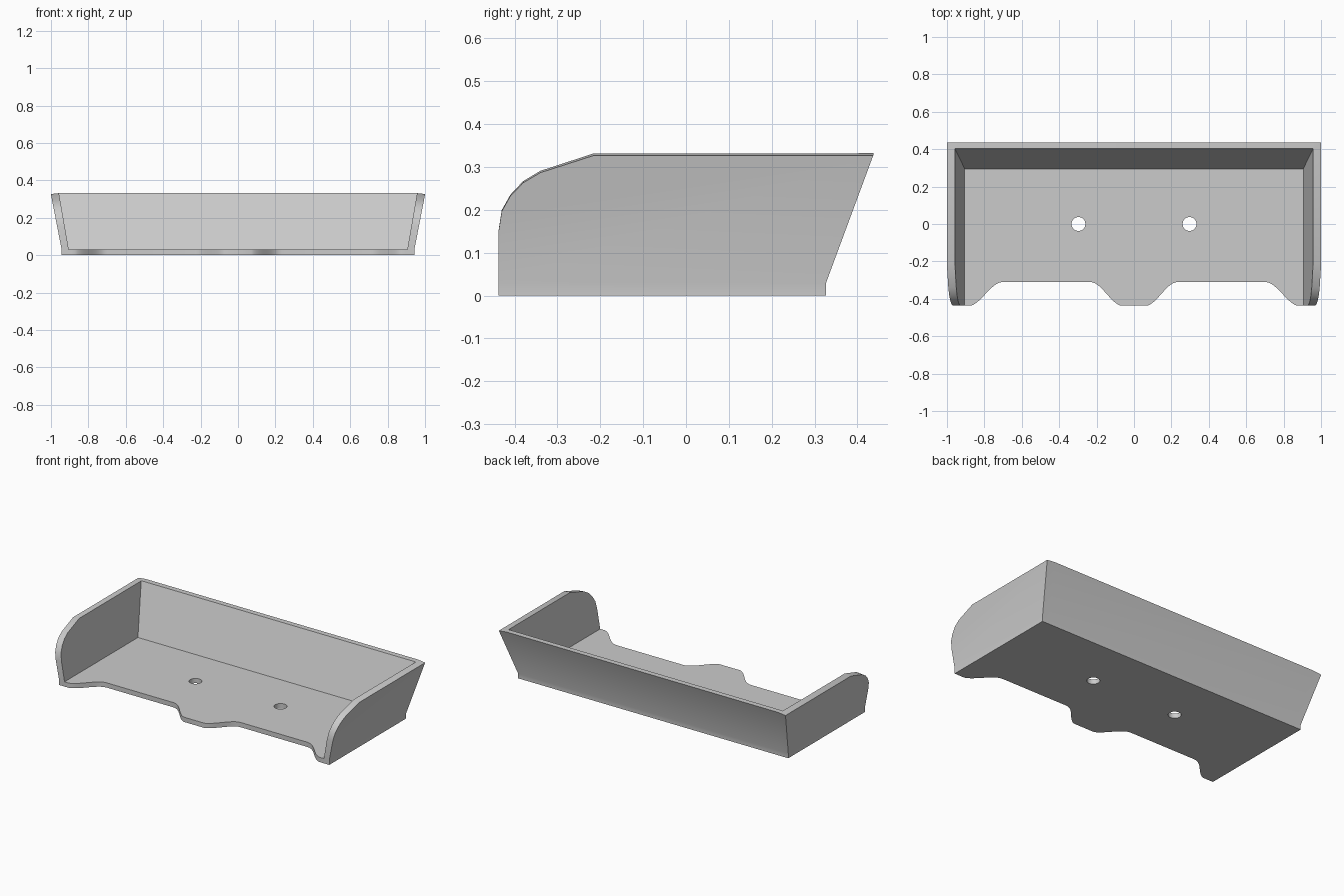
import bpy
import bmesh
import math

if "Cube" in bpy.data.objects:
    bpy.data.objects.remove(bpy.data.objects["Cube"], do_unlink=True)

FLOOR = 0.03   # floor thickness
TOP = 0.333    # rim height
FRONT = -0.437

grey = bpy.data.materials.new("light grey")
grey.use_nodes = True
grey.diffuse_color = (0.6, 0.6, 0.6, 1)
grey.node_tree.nodes["Principled BSDF"].inputs["Base Color"].default_value = grey.diffuse_color


def make_object(name, bm):
    bmesh.ops.recalc_face_normals(bm, faces=bm.faces)
    mesh = bpy.data.meshes.new(name)
    bm.to_mesh(mesh)
    bm.free()
    mesh.materials.append(grey)
    obj = bpy.data.objects.new(name, mesh)
    bpy.context.collection.objects.link(obj)
    return obj


def loft(name, rings, caps):
    """Join equal rings of points; caps lists the index groups closing each end."""
    bm = bmesh.new()
    loops = [[bm.verts.new(p) for p in ring] for ring in rings]
    n = len(loops[0])
    for a, b in zip(loops, loops[1:]):
        for i in range(n):
            j = (i + 1) % n
            bm.faces.new((a[i], a[j], b[j], b[i]))
    for end in (loops[0], loops[-1]):
        for cap in caps:
            bm.faces.new([end[i] for i in cap])
    return make_object(name, bm)


def outer_x(z):
    return 0.943 + 0.19 * max(0, z - FLOOR)


def inner_x(z):
    return 0.905 + 0.174 * (z - FLOOR)


# Tray body: side profile spread across the width, with leaning ends and a tilted rim
profile = [(FRONT, 0), (FRONT, FLOOR), (FRONT, 0.155), (-0.43, 0.20), (-0.41, 0.236),
           (-0.38, 0.268), (-0.34, 0.292), (-0.215, TOP), (0.437, TOP),
           (0.327, FLOOR), (0.327, 0)]
n = len(profile)


def end_ring(side):
    ring = []
    for y, z in profile:
        drop = 0.006 * max(0, z - FLOOR) / (TOP - FLOOR)
        ring.append((side * outer_x(z), y, z - drop))
    return ring


def middle_ring(side):
    return [(side * (inner_x(z) - 0.01), y, z) for y, z in profile]


tray = loft("tray", [end_ring(-1), middle_ring(-1), middle_ring(1), end_ring(1)],
            [[0, 1, n - 2, n - 1], list(range(1, n - 1))])

# Cavity: open at the front and top
back_slope = 0.108 / (TOP - FLOOR)
high = 0.5
hollow = [(-0.6, FLOOR), (-0.6, high), (0.295 + back_slope * (high - FLOOR), high), (0.295, FLOOR)]
cutters = [loft("cavity_cutter",
                [[(s * inner_x(z), y, z) for y, z in hollow] for s in (-1, 1)],
                [range(4)])]


# Scooped front edge: one soft S curve at each end of each scoop
def s_curve(x0, x1, y0, y1, steps=12):
    pts = []
    for i in range(steps + 1):
        t = i / steps
        pts.append((x0 + (x1 - x0) * t, y0 + (y1 - y0) * (1 - math.cos(math.pi * t)) / 2))
    return pts


scoop = ([(0.055, -0.6)] + s_curve(0.055, 0.235, -0.44, -0.31)
         + s_curve(0.70, 0.89, -0.31, -0.44) + [(0.89, -0.6)])
for s, side in ((-1, "right"), (1, "left")):
    cutters.append(loft(side + "_scoop_cutter",
                        [[(s * x, y, z) for x, y in scoop] for z in (-0.1, 0.1)],
                        [range(len(scoop))]))
    # Screw hole
    circle = [(s * 0.297 + 0.037 * math.cos(a), 0.037 * math.sin(a))
              for a in (math.tau * i / 32 for i in range(32))]
    cutters.append(loft(side + "_hole_cutter",
                        [[(x, y, z) for x, y in circle] for z in (-0.1, 0.1)],
                        [range(32)]))

# Carve the tray, then discard the cutters
bpy.context.view_layer.objects.active = tray
for cutter in cutters:
    cutter.hide_render = True
    mod = tray.modifiers.new("carve", 'BOOLEAN')
    mod.operation = 'DIFFERENCE'
    mod.solver = 'EXACT'
    mod.object = cutter
    bpy.ops.object.modifier_apply(modifier=mod.name)
for cutter in cutters:
    bpy.data.objects.remove(cutter, do_unlink=True)

bpy.ops.object.select_all(action='DESELECT')
tray.select_set(True)
bpy.ops.object.shade_smooth_by_angle(angle=math.radians(30))
